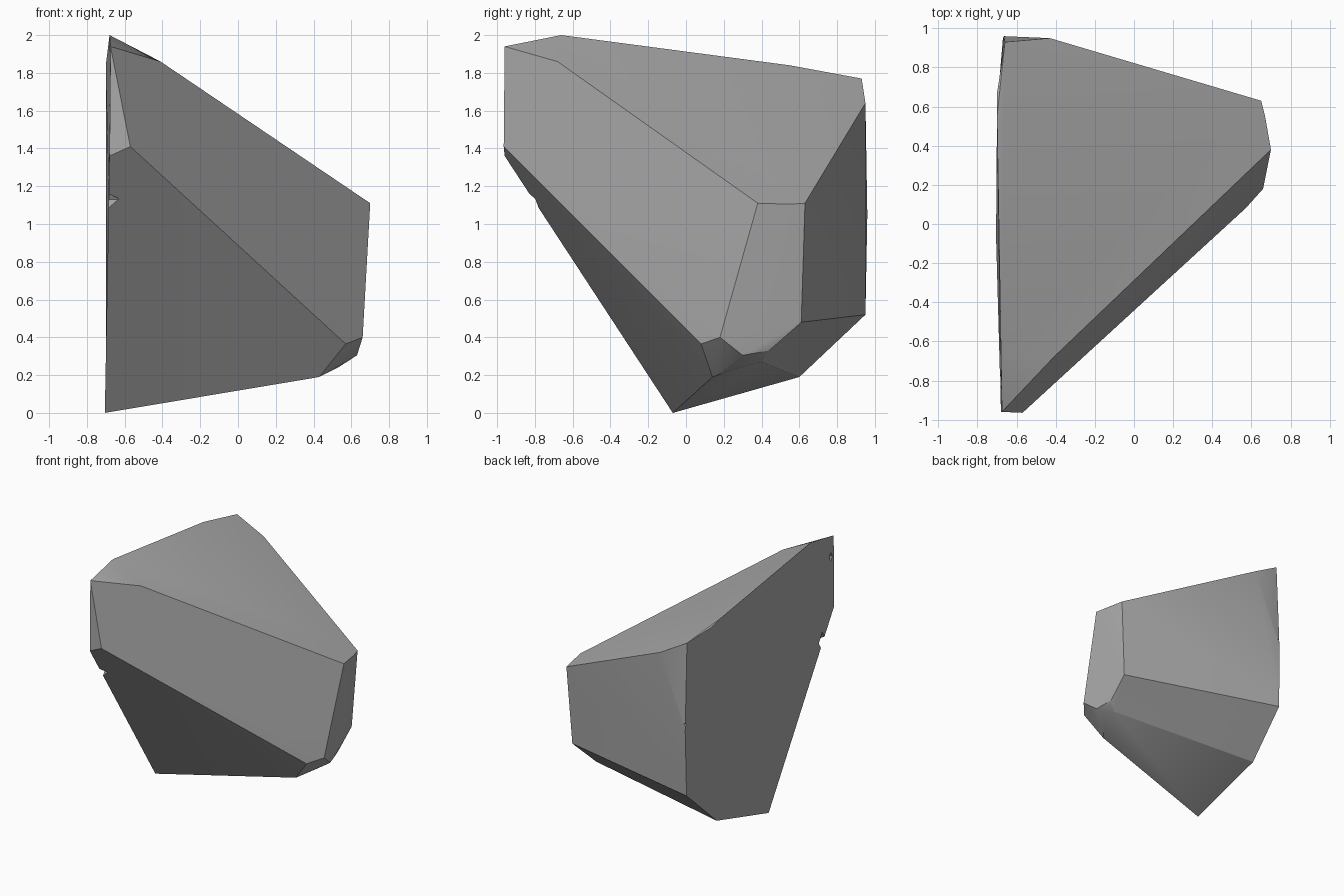
import bpy
import bmesh
from mathutils import Vector

cube = bpy.data.objects.get("Cube")
if cube:
    bpy.data.objects.remove(cube, do_unlink=True)

stone = bpy.data.materials.new("stone_grey")
stone.use_nodes = True
colour = (0.40, 0.40, 0.40, 1)
stone.diffuse_color = colour
stone.node_tree.nodes["Principled BSDF"].inputs["Base Color"].default_value = colour


def make_object(name, bm):
    mesh = bpy.data.meshes.new(name)
    bm.to_mesh(mesh)
    bm.free()
    mesh.materials.append(stone)
    obj = bpy.data.objects.new(name, mesh)
    bpy.context.collection.objects.link(obj)
    return obj


def hull(name, corners):
    bm = bmesh.new()
    for corner in corners:
        bm.verts.new(corner)
    result = bmesh.ops.convex_hull(bm, input=bm.verts)
    spare = {v for v in result["geom_interior"] + result["geom_unused"]
             if isinstance(v, bmesh.types.BMVert)}
    bmesh.ops.delete(bm, geom=list(spare), context="VERTS")
    bmesh.ops.dissolve_limit(bm, angle_limit=0.05, verts=bm.verts, edges=bm.edges)
    bmesh.ops.recalc_face_normals(bm, faces=bm.faces)
    return make_object(name, bm)


# Corners of the broken shard, grouped by region
wall = [(-.705, -.07, 0), (-.70, .60, .19), (-.67, .95, .52), (-.665, .96, 1.05),
        (-.70, .70, 1.0), (-.70, .67, 1.81), (-.66, .93, 1.77), (-.70, .55, 1.84),
        (-.68, -.77, 1.08), (-.68, -.96, 1.36)]
tip = [(-.68, -.66, 2.0), (-.41, -.68, 1.86), (-.675, -.96, 1.94), (-.57, -.965, 1.41)]
blunt_end = [(.70, .38, 1.11), (.65, .63, 1.11), (.67, .55, 1.105), (.61, .61, .48),
             (.66, .18, .40), (-.43, .95, 1.64)]
lower_corner = [(.57, .08, .365), (.43, .14, .19), (.63, .30, .305),
                (.53, .28, .24), (.54, .40, .27), (.60, .44, .33)]
shard = hull("rock_shard", wall + tip + blunt_end + lower_corner)


# Small chips knocked out of the flat wall's edges
def chip(centre, size):
    points = []
    for axis in range(3):
        for sign in (-1, 1):
            point = Vector(centre)
            point[axis] += sign * size[axis]
            points.append(point)
    cutter = hull("chip_cutter", points)
    cutter.hide_render = True
    cut = shard.modifiers.new("chip", "BOOLEAN")
    cut.operation = "DIFFERENCE"
    cut.solver = "EXACT"
    cut.object = cutter
    return cutter


cutters = [chip((-.70, -.80, 1.13), (.07, .06, .10)),
           chip((-.69, .98, 1.11), (.07, .05, .08)),
           chip((-.70, -.92, 1.78), (.04, .05, .09))]

# Bake the chips, then soften only the shallow creases
bpy.ops.object.select_all(action="DESELECT")
shard.select_set(True)
bpy.context.view_layer.objects.active = shard
for modifier in list(shard.modifiers):
    bpy.ops.object.modifier_apply(modifier=modifier.name)
for cutter in cutters:
    bpy.data.objects.remove(cutter, do_unlink=True)
bpy.ops.object.shade_smooth_by_angle(angle=0.4)
